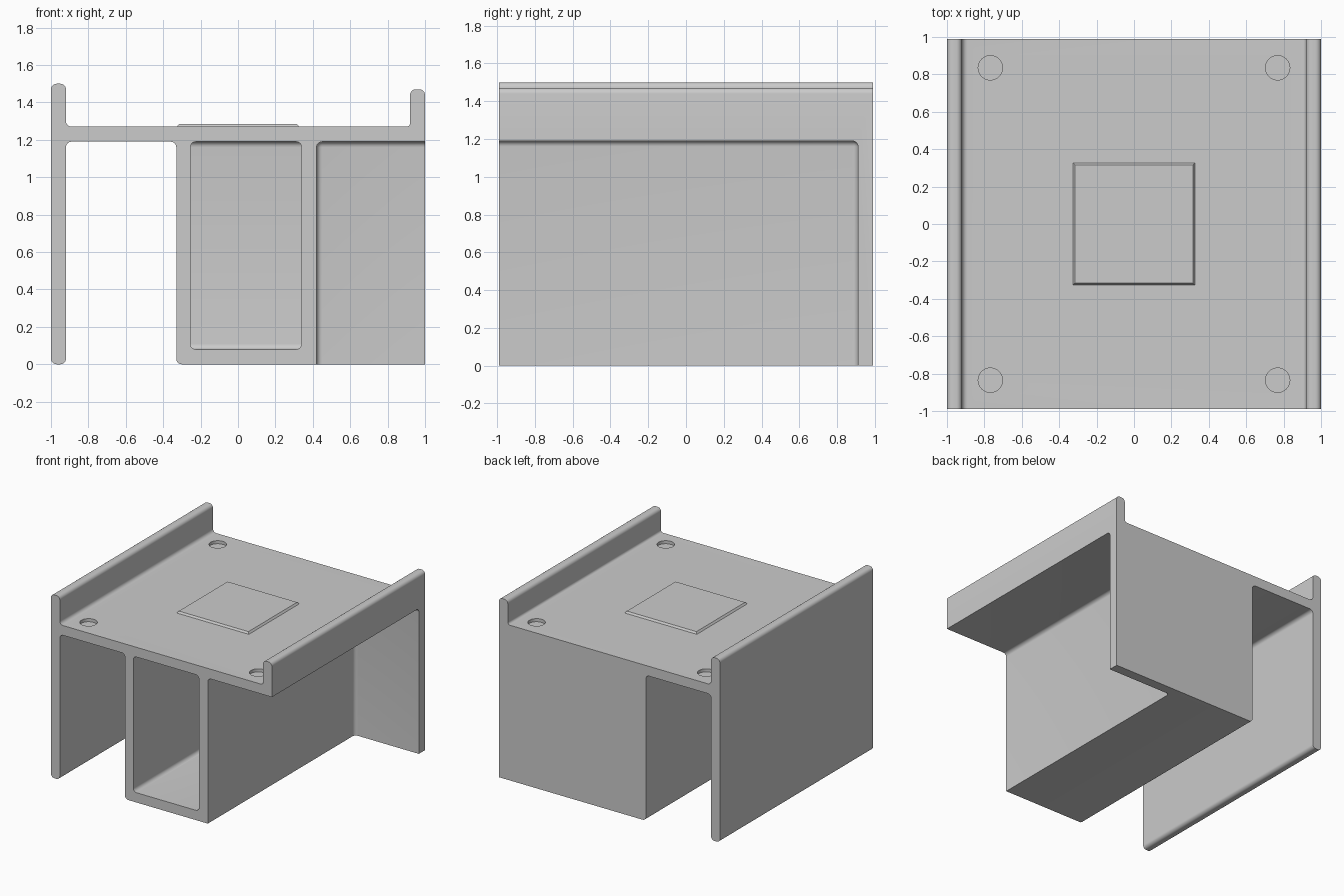
import bpy, bmesh, math
from mathutils import Vector

if "Cube" in bpy.data.objects:
    bpy.data.objects.remove(bpy.data.objects["Cube"])

grey = bpy.data.materials.new("light_grey")
grey.diffuse_color = (0.6, 0.6, 0.6, 1)
grey.use_nodes = True
grey.node_tree.nodes["Principled BSDF"].inputs["Base Color"].default_value = grey.diffuse_color
Y = 0.99      # half depth
R = 0.03      # fillet radius


def make(name, bm):
    bmesh.ops.recalc_face_normals(bm, faces=bm.faces[:])
    me = bpy.data.meshes.new(name)
    bm.to_mesh(me)
    bm.free()
    me.materials.append(grey)
    ob = bpy.data.objects.new(name, me)
    bpy.context.collection.objects.link(ob)
    return ob


def fillet(corners, n=6):
    """Round each right-angled corner (x, z, radius) of an outline."""
    pts = []
    for i, (x, z, r) in enumerate(corners):
        p = Vector((x, z))
        if r == 0:
            pts.append(p)
            continue
        d1 = (Vector(corners[i - 1][:2]) - p).normalized()
        d2 = (Vector(corners[(i + 1) % len(corners)][:2]) - p).normalized()
        c = p + (d1 + d2) * r
        for k in range(n + 1):
            t = k / n * math.pi / 2
            pts.append(c - d2 * r * math.cos(t) - d1 * r * math.sin(t))
    return pts


def box(name, lo, hi, rounded):
    """Box whose edges are rounded where rounded(midpoint flags) is true."""
    bm = bmesh.new()
    bmesh.ops.create_cube(bm, size=1)
    for v in bm.verts:
        v.co = [lo[i] if v.co[i] < 0 else hi[i] for i in range(3)]

    def flags(e):
        m = (e.verts[0].co + e.verts[1].co) / 2
        return [-1 if abs(m[i] - lo[i]) < 1e-4 else 1 if abs(m[i] - hi[i]) < 1e-4 else 0
                for i in range(3)]
    edges = [e for e in bm.edges if rounded(*flags(e))]
    bmesh.ops.bevel(bm, geom=edges, offset=R, segments=6, profile=0.5, affect='EDGES')
    return make(name, bm)


# Main body: one rounded section extruded front to back
section = fillet([(-1, 0, R), (-.92, 0, R), (-.92, 1.19, R), (-.33, 1.19, R),
                  (-.33, 0, R), (1, 0, 0), (1, 1.47, R), (.92, 1.47, R),
                  (.92, 1.27, .02), (-.92, 1.27, R), (-.92, 1.5, R), (-1, 1.5, R)])
bm = bmesh.new()
face = bm.faces.new([bm.verts.new((p.x, -Y, p.y)) for p in section])
ext = bmesh.ops.extrude_face_region(bm, geom=[face], use_keep_orig=True)
bmesh.ops.translate(bm, vec=(0, 2 * Y, 0),
                    verts=[g for g in ext["geom"] if isinstance(g, bmesh.types.BMVert)])
body = make("body", bm)

# Cutters: tube cavity, open right-hand recess, blind screw holes
cutters = [
    box("cavity_cutter", (-.255, -1.2, .08), (.34, .91, 1.19),
        lambda x, y, z: y == 0 or (x == 0 and y == 1)),
    box("recess_cutter", (.42, -1.2, -.2), (1.2, .91, 1.19),
        lambda x, y, z: [x == -1, y == 1, z == 1].count(True) == 2),
]
for sx in (-1, 1):
    for sy in (-1, 1):
        bm = bmesh.new()
        bmesh.ops.create_cone(bm, cap_ends=True, segments=40, radius1=.065,
                              radius2=.065, depth=.2)
        bmesh.ops.translate(bm, vec=(sx * .768, sy * .835, 1.345), verts=bm.verts[:])
        cutters.append(make("hole_cutter", bm))

bpy.context.view_layer.objects.active = body
for c in cutters:
    m = body.modifiers.new("cut", 'BOOLEAN')
    m.operation, m.solver, m.object = 'DIFFERENCE', 'EXACT', c
    bpy.ops.object.modifier_apply(modifier=m.name)
    bpy.data.objects.remove(c)

# Raised square pad with sloped sides
bm = bmesh.new()
bmesh.ops.create_cube(bm, size=1)
for v in bm.verts:
    top = v.co.z > 0
    s = .315 if top else .33
    v.co = (math.copysign(s, v.co.x), math.copysign(s, v.co.y), 1.285 if top else 1.265)
make("raised_pad", bm)

# Smooth the fillets, keep hard edges
bpy.ops.object.select_all(action='DESELECT')
body.select_set(True)
bpy.ops.object.shade_smooth_by_angle(angle=math.radians(30))
